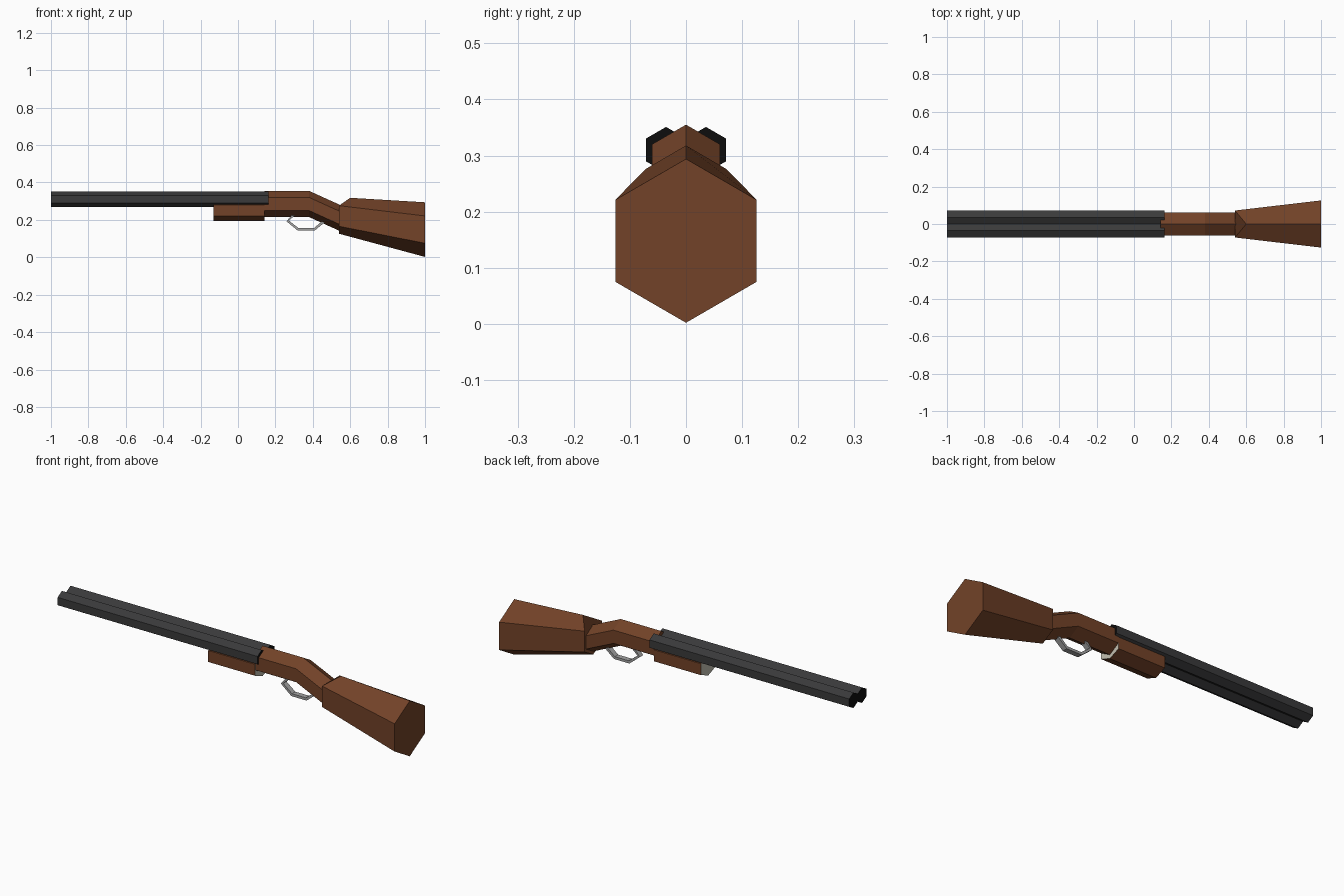
import bpy, bmesh
from mathutils import Vector

if "Cube" in bpy.data.objects:
    bpy.data.objects.remove(bpy.data.objects["Cube"])


def material(name, rgb):
    m = bpy.data.materials.new(name)
    m.diffuse_color = (*rgb, 1)
    m.use_nodes = True
    m.node_tree.nodes["Principled BSDF"].inputs["Base Color"].default_value = m.diffuse_color
    return m


WOOD = material("brown wood", (0.17, 0.055, 0.021))
STEEL = material("dark steel", (0.042, 0.042, 0.043))
BLACK = material("bore black", (0.004, 0.004, 0.004))
GREY = material("guard grey", (0.36, 0.36, 0.36))
PALE = material("pale metal", (0.55, 0.53, 0.44))


def hexagon(x, half_width, top, upper, lower, bottom, y=0, top_x=None):
    """Point-up hexagon across the gun; top_x lets the ridge lean back."""
    w = half_width
    return [(x if top_x is None else top_x, y, top), (x, y + w, upper), (x, y + w, lower),
            (x, y, bottom), (x, y - w, lower), (x, y - w, upper)]


def regular(x, z, r, y=0):
    return hexagon(x, r * 0.866, z + r, z + r / 2, z - r / 2, z - r, y)


def loft(name, sections, mat, cap_mat=None, closed=False):
    """Skin a row of equal sections, with caps unless it is a closed ring."""
    bm = bmesh.new()
    rings = [[bm.verts.new(p) for p in s] for s in sections]
    n = len(rings[0])
    for a, b in zip(rings, rings[1:]):
        for i in range(n):
            j = (i + 1) % n
            bm.faces.new((a[i], a[j], b[j], b[i]))
    for ring in (rings[0], rings[-1]):
        bm.faces.new(ring).material_index = 1 if cap_mat else 0
    bmesh.ops.recalc_face_normals(bm, faces=bm.faces)
    me = bpy.data.meshes.new(name)
    bm.to_mesh(me)
    bm.free()
    me.materials.append(mat)
    if cap_mat:
        me.materials.append(cap_mat)
    ob = bpy.data.objects.new(name, me)
    bpy.context.collection.objects.link(ob)
    return ob


# Twin barrels with black ends
for side, y in (("left", 0.0355), ("right", -0.0355)):
    loft(side + "_barrel", [regular(x, 0.31, 0.041, y) for x in (-1.0, 0.163)], STEEL, BLACK)

# Receiver and bent grip
loft("receiver_grip", [regular(0.143, 0.285, 0.07), regular(0.38, 0.285, 0.07),
                       regular(0.57, 0.199, 0.07)], WOOD)

# Flaring butt stock, front ridge leaning back
loft("butt_stock", [hexagon(0.54, 0.072, 0.318, 0.276, 0.166, 0.126, top_x=0.60),
                    hexagon(1.0, 0.126, 0.294, 0.221, 0.075, 0.002)], WOOD)

# Fore-end under the barrels with pale end faces
loft("fore_end", [hexagon(x, 0.062, 0.305, 0.28, 0.22, 0.195) for x in (-0.13, 0.143)],
     WOOD, PALE)

# Trigger guard: a ribbon along a half-hexagon path
path = [Vector(p) for p in ((0.30, 0.23), (0.266, 0.194), (0.322, 0.149),
                            (0.407, 0.149), (0.457, 0.19), (0.452, 0.21))]
sections = []
for i, p in enumerate(path):
    t = (path[min(i + 1, len(path) - 1)] - path[max(i - 1, 0)]).normalized()
    n = Vector((-t.y, t.x)) * 0.007
    sections.append([(p.x + s * n.x, y, p.y + s * n.y)
                     for s, y in ((1, 0.014), (1, -0.014), (-1, -0.014), (-1, 0.014))])
loft("trigger_guard", sections, GREY)
